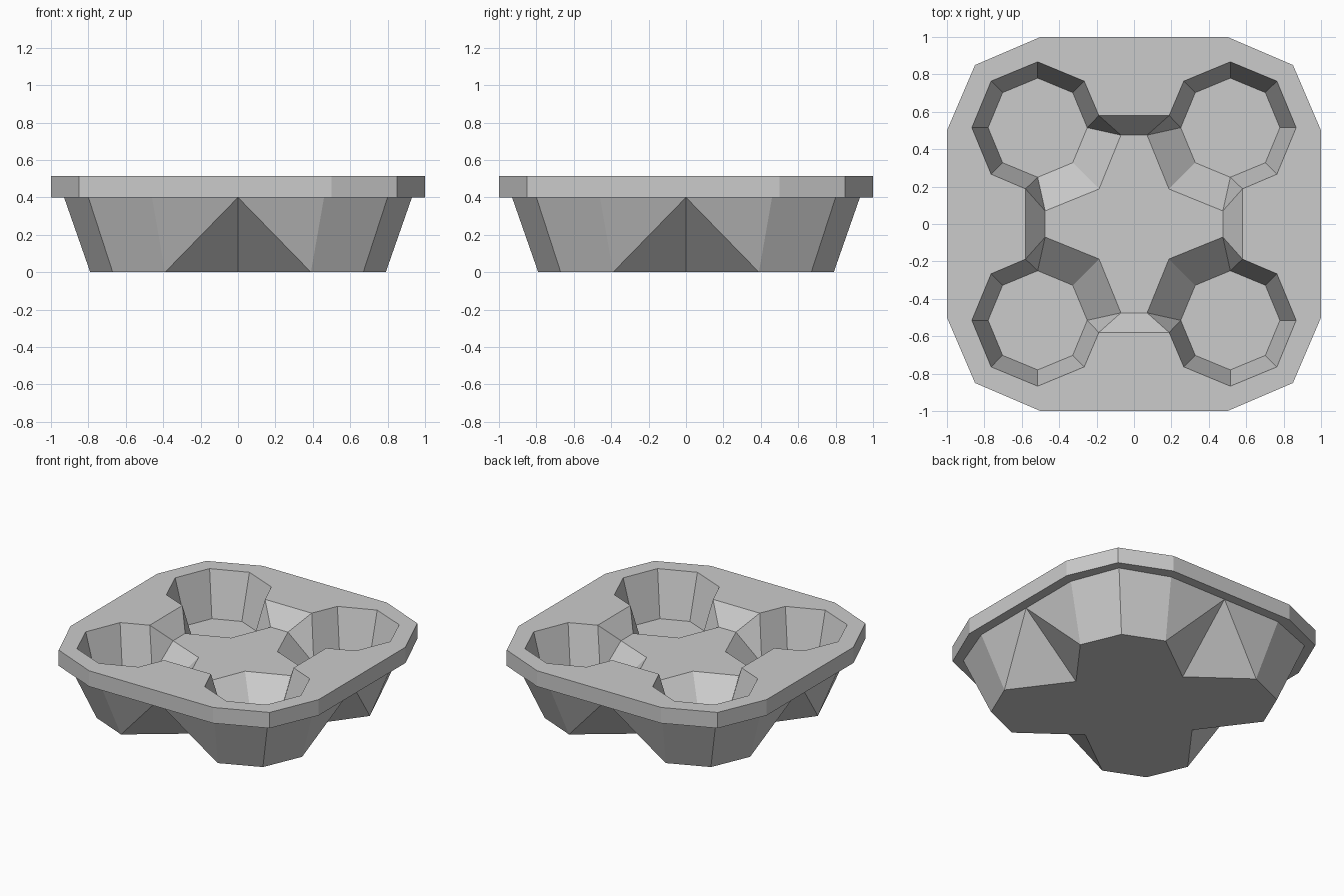
import bpy, bmesh, math

if "Cube" in bpy.data.objects:
    bpy.data.objects.remove(bpy.data.objects["Cube"])

# One quarter (x > 0, y > 0) of the tray is built, then mirrored in X and Y
RIM_TOP, RIM_LOW, DECK, FLOOR = 0.515, 0.40, 0.385, 0.19
bm = bmesh.new()


def vert(x, y, z):
    return bm.verts.new((x, y, z))


def row(points, z):
    return [vert(x, y, z) for x, y in points]


def band(a, b):
    """Quads between two rows of equal length."""
    for i in range(len(a) - 1):
        bm.faces.new((a[i], a[i + 1], b[i + 1], b[i]))


def cup_ring(radius, z, steps):
    c = 0.515
    return [vert(c + radius * math.cos(k * math.pi / 4),
                 c + radius * math.sin(k * math.pi / 4), z) for k in steps]


# Rim: outer wall and underside lip
outline = [(1, 0), (1, .5), (.85, .85), (.5, 1), (0, 1)]
inset = [(.93, 0), (.93, .46), (.80, .80), (.46, .93), (0, .93)]
top, low, lip = row(outline, RIM_TOP), row(outline, RIM_LOW), row(inset, RIM_LOW)
band(top, low)
band(low, lip)

# Tapered leg with 45-degree notches on the middle of each side
foot = row([(.79, .39), (.67, .67), (.39, .79)], 0)
notch_x, notch_y, base = vert(.5, 0, 0), vert(0, .5, 0), vert(0, 0, 0)
band(lip[1:4], foot)
bm.faces.new((lip[0], lip[1], foot[0]))
bm.faces.new((lip[3], lip[4], foot[2]))
bm.faces.new((lip[0], foot[0], notch_x))
bm.faces.new((lip[4], notch_y, foot[2]))
bm.faces.new((base, notch_x, *foot, notch_y))

# Octagonal cup: walls and floor
mouth = cup_ring(.352, RIM_TOP, range(-1, 4))
floor = cup_ring(.265, FLOOR, range(-2, 6))   # index = step + 2
edge_x, edge_y = vert(.58, .188, RIM_TOP), vert(.188, .58, RIM_TOP)
band([edge_x] + mouth + [edge_y], floor[0:7])
bm.faces.new(floor)

# Raised centre deck, its end walls and the slopes into the cup
deck_x, deck_y = vert(.475, .07, DECK), vert(.07, .475, DECK)
deck_d = vert(.187, .187, DECK)
mid_x, mid_y = vert(.475, 0, DECK), vert(0, .475, DECK)
end_x, end_y = vert(.58, 0, RIM_TOP), vert(0, .58, RIM_TOP)
centre = vert(0, 0, DECK)
bm.faces.new((centre, mid_x, deck_x, deck_d, deck_y, mid_y))
bm.faces.new((end_x, edge_x, deck_x, mid_x))
bm.faces.new((end_y, mid_y, deck_y, edge_y))
bm.faces.new((edge_x, floor[0], deck_x))
bm.faces.new((edge_y, deck_y, floor[6]))
bm.faces.new((floor[0], floor[7], deck_d, deck_x))
bm.faces.new((floor[6], deck_y, deck_d, floor[7]))

# Flat top surface around the opening
bm.faces.new(top + [end_y, edge_y] + mouth[::-1] + [edge_x, end_x])

# Mirror the quarter to the other three corners
for axis in (0, 1):
    copy = bmesh.ops.duplicate(bm, geom=bm.verts[:] + bm.edges[:] + bm.faces[:])
    for g in copy["geom"]:
        if isinstance(g, bmesh.types.BMVert):
            g.co[axis] *= -1
    bmesh.ops.remove_doubles(bm, verts=bm.verts[:], dist=1e-4)
bmesh.ops.recalc_face_normals(bm, faces=bm.faces[:])

mesh = bpy.data.meshes.new("cup_tray")
bm.to_mesh(mesh)
bm.free()
bpy.context.collection.objects.link(bpy.data.objects.new("cup_tray", mesh))
